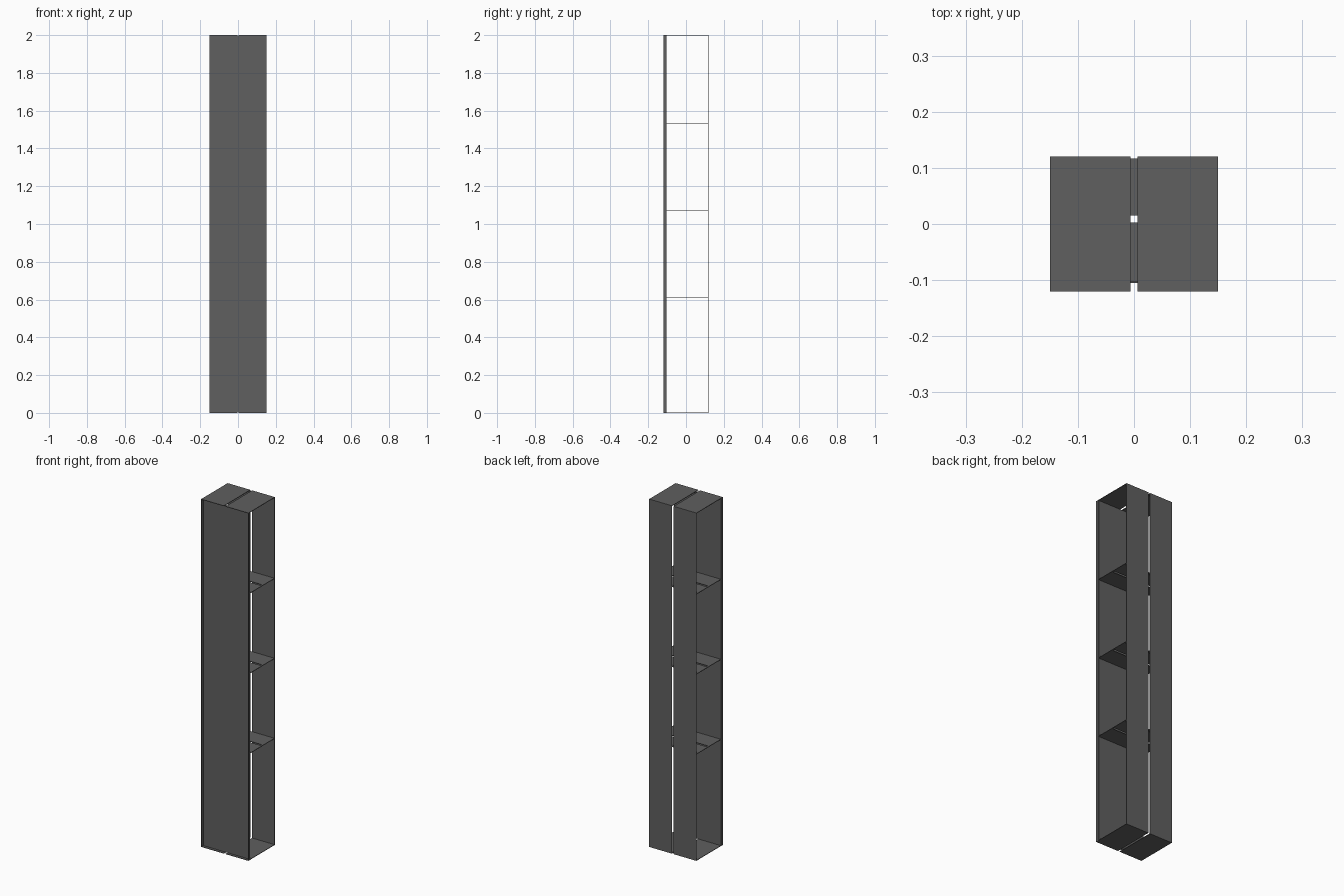
import bpy, bmesh
from mathutils import Vector

if "Cube" in bpy.data.objects:
    bpy.data.objects.remove(bpy.data.objects["Cube"])

W, D, H = 0.15, 0.12, 2.0      # half width, half depth, height
T = 0.003                      # sheet thickness
GAP = 0.006                    # half of the central slit

dark = bpy.data.materials.new("dark_grey")
dark.diffuse_color = (0.115, 0.115, 0.115, 1)
dark.use_nodes = True
dark.node_tree.nodes["Principled BSDF"].inputs["Base Color"].default_value = dark.diffuse_color


def sheets(name, boxes):
    """One object made of boxes given as (x0, x1, y0, y1, z0, z1)."""
    bm = bmesh.new()
    for x0, x1, y0, y1, z0, z1 in boxes:
        verts = bmesh.ops.create_cube(bm, size=1)["verts"]
        lo, hi = Vector((x0, y0, z0)), Vector((x1, y1, z1))
        for v in verts:
            v.co = Vector([lo[i] + (v.co[i] + 0.5) * (hi[i] - lo[i]) for i in range(3)])
    mesh = bpy.data.meshes.new(name)
    bm.to_mesh(mesh)
    bm.free()
    mesh.materials.append(dark)
    ob = bpy.data.objects.new(name, mesh)
    bpy.context.collection.objects.link(ob)
    return ob


# Folded shell halves: back, top, bottom and front side flange
shell = sheets("shell_half", [
    (GAP, W, D - T, D, T, H - T),
    (GAP, W, -D, D, H - T, H),
    (GAP, W, -D, D, 0, T),
    (W - T, W, -D, -0.104, T, H - T),
])
mirror = shell.modifiers.new("mirror", 'MIRROR')
mirror.use_axis[0] = True
mirror.use_mirror_merge = False

# Recessed front panel spanning both halves
sheets("front_panel", [(-W + T, W - T, -0.105, -0.105 + T, T, H - T)])

# Shelves with a long slot across the middle
E = 0.14
for i, z in enumerate((0.613, 1.073, 1.533)):
    a, b = z - T / 2, z + T / 2
    sheets(f"shelf_{i + 1}", [
        (-W, W, -0.102, 0.003, a, b),
        (-W, W, 0.015, D - T, a, b),
        (-W, -E, 0.003, 0.015, a, b),
        (E, W, 0.003, 0.015, a, b),
    ])
